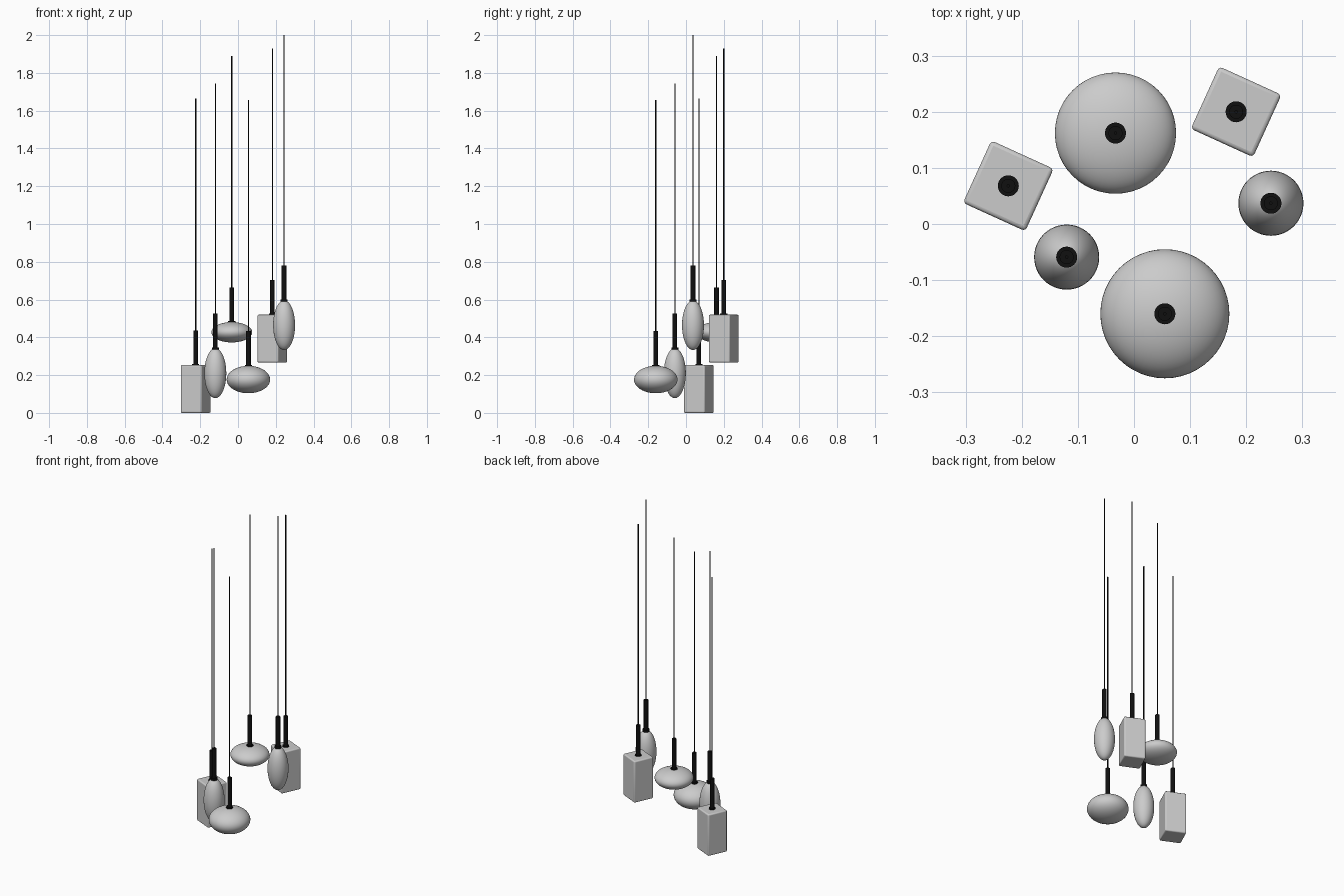
import bpy
import math

cube = bpy.data.objects.get("Cube")
if cube:
    bpy.data.objects.remove(cube, do_unlink=True)


def material(name, color):
    mat = bpy.data.materials.new(name)
    mat.use_nodes = True
    mat.diffuse_color = color
    mat.node_tree.nodes["Principled BSDF"].inputs["Base Color"].default_value = color
    return mat


SHADE = material("pale grey glass", (0.6, 0.6, 0.6, 1))
BLACK = material("black metal", (0.005, 0.005, 0.005, 1))


def finish(name, mat):
    obj = bpy.context.object
    obj.name = name
    obj.data.materials.append(mat)
    bpy.ops.object.transform_apply(location=False, rotation=False, scale=True)
    bpy.ops.object.shade_smooth_by_angle(angle=math.radians(40))
    return obj


def rod(name, x, y, low, high, radius, sides, top_radius=None):
    bpy.ops.mesh.primitive_cone_add(
        vertices=sides, radius1=radius, radius2=top_radius or radius,
        depth=high - low, location=(x, y, (low + high) / 2))
    return finish(name, BLACK)


def round_shade(name, x, y, low, high, radius):
    bpy.ops.mesh.primitive_uv_sphere_add(
        segments=48, ring_count=32, radius=1, location=(x, y, (low + high) / 2))
    bpy.context.object.scale = (radius, radius, (high - low) / 2)
    return finish(name, SHADE)


def box_shade(name, x, y, low, high, half):
    bpy.ops.mesh.primitive_cube_add(
        size=2, location=(x, y, (low + high) / 2), rotation=(0, 0, math.radians(-24.5)))
    bpy.context.object.scale = (half, half, (high - low) / 2)
    obj = finish(name, SHADE)
    bevel = obj.modifiers.new("soft edges", "BEVEL")
    bevel.width = 0.007
    bevel.segments = 3
    return obj


# Each pendant: name, shade builder, x, y, shade bottom, shade top, half width, cord top
PENDANTS = [
    ("left_box", box_shade, -0.224, 0.068, 0.0, 0.253, 0.061, 1.665),
    ("right_box", box_shade, 0.182, 0.2, 0.267, 0.52, 0.061, 1.93),
    ("left_slim", round_shade, -0.12, -0.059, 0.078, 0.342, 0.058, 1.745),
    ("right_slim", round_shade, 0.244, 0.037, 0.333, 0.596, 0.058, 2.0),
    ("back_flat", round_shade, -0.033, 0.162, 0.373, 0.481, 0.108, 1.89),
    ("front_flat", round_shade, 0.055, -0.16, 0.104, 0.249, 0.115, 1.657),
]

for name, build, x, y, low, high, half, cord_top in PENDANTS:
    socket_top = high + 0.184
    build(name + "_shade", x, y, low, high, half)
    # Collar, socket and cord
    rod(name + "_collar", x, y, high - 0.008, high + 0.005, 0.0187, 32)
    rod(name + "_socket", x, y, high, socket_top, 0.0125, 32)
    rod(name + "_cord", x, y, socket_top - 0.005, cord_top, 0.003, 12)
